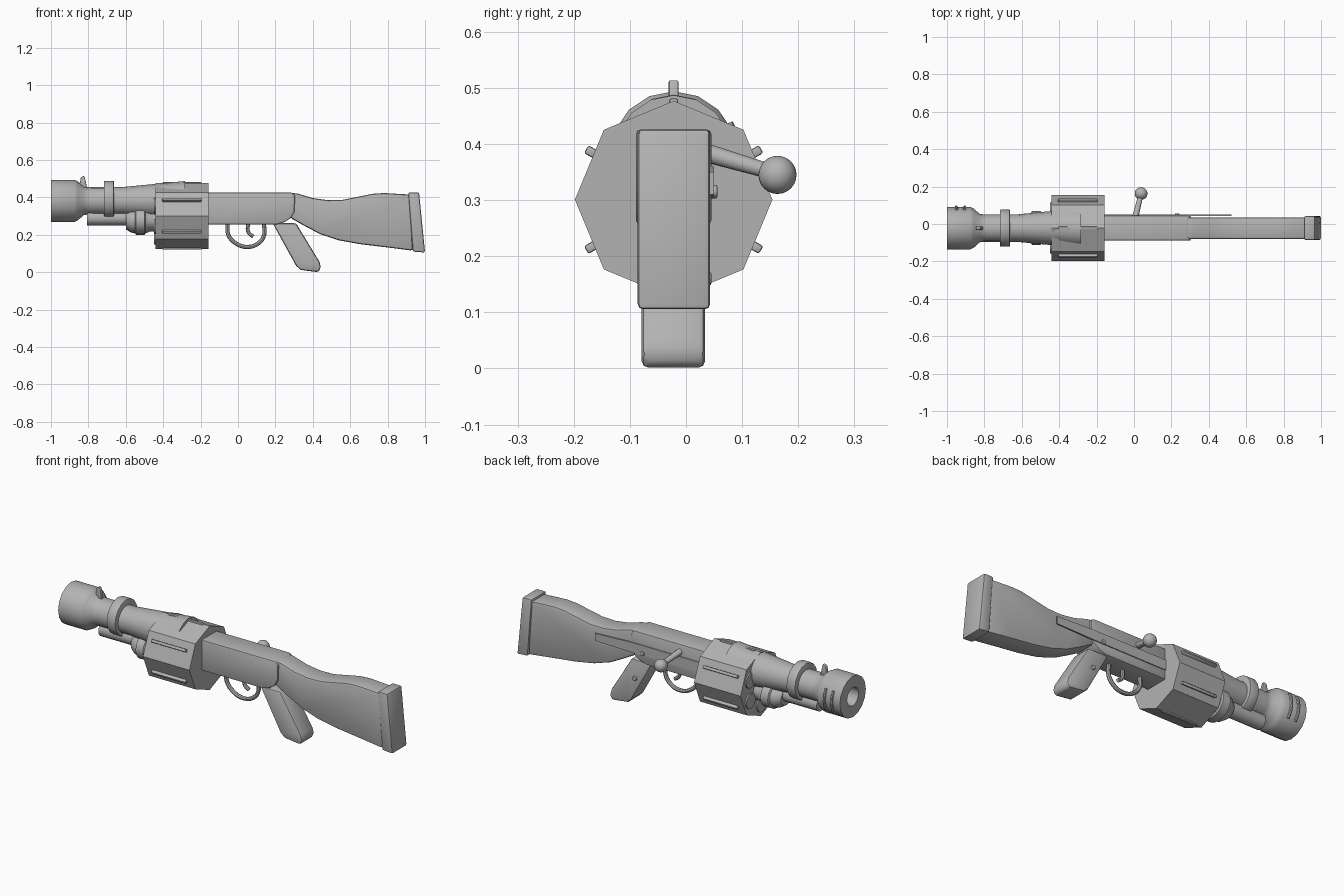
import bpy, bmesh, math
from mathutils import Vector, Matrix

if "Cube" in bpy.data.objects:
    bpy.data.objects.remove(bpy.data.objects["Cube"])

GREY = (0.45, 0.45, 0.45, 1)
mat = bpy.data.materials.new("plain grey")
mat.use_nodes = True
mat.diffuse_color = GREY
mat.node_tree.nodes["Principled BSDF"].inputs["Base Color"].default_value = GREY

MID = -0.022      # y of the long axis
BORE = 0.381      # z of the barrel axis


def finish(name, bm, bevel=0, segments=2):
    """Turn a bmesh into a named, shaded object."""
    bmesh.ops.recalc_face_normals(bm, faces=bm.faces)
    me = bpy.data.meshes.new(name)
    bm.to_mesh(me)
    bm.free()
    me.materials.append(mat)
    ob = bpy.data.objects.new(name, me)
    bpy.context.collection.objects.link(ob)
    bpy.ops.object.select_all(action='DESELECT')
    bpy.context.view_layer.objects.active = ob
    ob.select_set(True)
    if bevel:
        mod = ob.modifiers.new("bevel", 'BEVEL')
        mod.width, mod.segments = bevel, segments
        mod.angle_limit = math.radians(40)
        bpy.ops.object.modifier_apply(modifier=mod.name)
    bpy.ops.object.shade_smooth_by_angle(angle=math.radians(35))
    return ob


def lathe(name, profile, z, sides=16, wide=1, closed=False, bevel=0):
    """Spin (x, radius) pairs about a line along x."""
    bm = bmesh.new()
    rings = []
    for x, r in profile:
        angles = [math.tau * i / sides for i in range(sides)]
        rings.append([bm.verts.new((x, MID + wide * r * math.sin(a), z + r * math.cos(a)))
                      for a in angles])
    pairs = list(zip(rings, rings[1:])) + ([(rings[-1], rings[0])] if closed else [])
    for a, b in pairs:
        for i in range(sides):
            j = (i + 1) % sides
            bm.faces.new((a[i], a[j], b[j], b[i]))
    if not closed:
        bm.faces.new(rings[0])
        bm.faces.new(rings[-1])
    return finish(name, bm, bevel)


def slab(name, outline, y0, y1, bevel=0):
    """Extrude an (x, z) outline across y."""
    bm = bmesh.new()
    face = bm.faces.new([bm.verts.new((x, y0, z)) for x, z in outline])
    out = bmesh.ops.extrude_face_region(bm, geom=[face])["geom"]
    moved = [v for v in out if isinstance(v, bmesh.types.BMVert)]
    bmesh.ops.translate(bm, verts=moved, vec=(0, y1 - y0, 0))
    return finish(name, bm, bevel)


def box(name, centre, size, turn=0, bevel=0):
    """Box turned about the x axis."""
    bm = bmesh.new()
    bmesh.ops.create_cube(bm, size=1, matrix=Matrix.Translation(centre)
                          @ Matrix.Rotation(turn, 4, 'X') @ Matrix.Diagonal((*size, 1)))
    return finish(name, bm, bevel)


def rod(name, a, b, r1, r2, sides=16, bevel=0):
    """Cylinder or cone between two points."""
    a, b = Vector(a), Vector(b)
    bm = bmesh.new()
    spin = (b - a).to_track_quat('Z', 'Y').to_matrix().to_4x4()
    bmesh.ops.create_cone(bm, cap_ends=True, segments=sides, radius1=r1, radius2=r2,
                          depth=(b - a).length, matrix=Matrix.Translation((a + b) / 2) @ spin)
    return finish(name, bm, bevel)


def tube(name, points, r):
    """Round wire through points, made into a mesh."""
    cu = bpy.data.curves.new(name, 'CURVE')
    cu.dimensions = '3D'
    cu.bevel_depth, cu.bevel_resolution, cu.use_fill_caps = r, 2, True
    cu.resolution_u = 4
    sp = cu.splines.new('BEZIER')
    sp.bezier_points.add(len(points) - 1)
    for bp, p in zip(sp.bezier_points, points):
        bp.co = p
        bp.handle_left_type = bp.handle_right_type = 'AUTO'
    ob = bpy.data.objects.new(name + "_path", cu)
    bpy.context.collection.objects.link(ob)
    bpy.context.view_layer.update()
    bm = bmesh.new()
    bm.from_mesh(ob.evaluated_get(bpy.context.evaluated_depsgraph_get()).to_mesh())
    bpy.data.objects.remove(ob)
    return finish(name, bm)


# Barrel: wide hollow muzzle, plain tube, then a cone running into the drum
lathe("muzzle", [(-1, 0.05), (-1, 0.113), (-0.875, 0.113), (-0.855, 0.103), (-0.825, 0.076),
                 (-0.8, 0.073), (-0.8, 0.05)], BORE, closed=True)
lathe("barrel", [(-0.83, 0.073), (-0.62, 0.074), (-0.283, 0.106)], BORE)
lathe("barrel_ring", [(-0.717, 0.099), (-0.663, 0.099)], 0.389, bevel=0.005)
for i, x in enumerate((-0.95, -0.905)):
    arc = [math.radians(d) for d in range(-40, 31, 14)]
    tube(f"muzzle_rib_{i + 1}", [(x, MID + 0.113 * math.cos(a), BORE + 0.113 * math.sin(a))
                                 for a in arc], 0.008)
slab("front_sight", [(-0.85, 0.45), (-0.84, 0.508), (-0.822, 0.515), (-0.815, 0.49), (-0.807, 0.45)],
     MID - 0.009, MID + 0.009, 0.004)

# Tube and ribbed hand grip below the barrel
lathe("lower_tube", [(-0.807, 0.04), (-0.44, 0.04)], 0.29)
lathe("fore_grip", [(-0.6, 0.045), (-0.575, 0.062), (-0.55, 0.068), (-0.545, 0.076), (-0.5, 0.076),
                    (-0.495, 0.068), (-0.47, 0.058), (-0.43, 0.055)], 0.275, wide=1.2)

# Eight-sided drum with six raised bars and chamber ends
DRUM = 0.301
lathe("drum", [(-0.44, 0.176), (-0.157, 0.176)], DRUM, sides=8)
for i in range(6):
    a = math.radians(30 + 60 * i)
    c, s = math.cos(a), math.sin(a)
    box(f"drum_bar_{i + 1}", (-0.3, MID + 0.17 * c, DRUM + 0.17 * s), (0.21, 0.02, 0.016), a, 0.004)
    y, z = MID + 0.112 * c, DRUM + 0.112 * s
    rod(f"chamber_{i + 1}", (-0.448, y, z), (-0.43, y, z), 0.04, 0.04)

# Receiver and its side plate
slab("receiver", [(-0.17, 0.426), (0.288, 0.426), (0.305, 0.41), (0.302, 0.325), (0.285, 0.292),
                  (0.25, 0.268), (0.21, 0.256), (-0.17, 0.256)], -0.089, 0.045, 0.008)
slab("side_plate", [(-0.157, 0.36), (0.3, 0.36), (0.52, 0.35), (0.52, 0.31), (0.3, 0.305),
                    (-0.157, 0.305)], 0.043, 0.05)

# Shoulder stock and butt pad
slab("stock", [(0.28, 0.425), (0.32, 0.42), (0.4, 0.396), (0.48, 0.385), (0.56, 0.387), (0.64, 0.403),
               (0.72, 0.419), (0.78, 0.423), (0.92, 0.415), (0.935, 0.115), (0.8, 0.132),
               (0.65, 0.15), (0.54, 0.17), (0.44, 0.203), (0.36, 0.245), (0.28, 0.29)],
     -0.08, 0.036, 0.012)
slab("butt_pad", [(0.91, 0.427), (0.968, 0.427), (1.0, 0.105), (0.935, 0.11)], -0.086, 0.043, 0.009)

# Pistol grip, trigger and guard
slab("pistol_grip", [(0.185, 0.262), (0.31, 0.262), (0.436, 0.055), (0.443, 0.025), (0.43, 0),
                     (0.335, 0.012), (0.31, 0.035)], -0.079, 0.034, 0.012)
tube("trigger_guard", [(-0.055, MID, 0.262), (-0.052, MID, 0.2), (-0.01, MID, 0.153),
                       (0.05, MID, 0.135), (0.11, MID, 0.155), (0.14, MID, 0.2),
                       (0.138, MID, 0.262)], 0.011)
tube("trigger", [(0.055, MID, 0.26), (0.052, MID, 0.225), (0.062, MID, 0.205), (0.082, MID, 0.19)], 0.01)

# Bolt handle with ball knob, and side screws
rod("bolt_handle", (0.005, 0.03, 0.386), (0.038, 0.16, 0.348), 0.017, 0.013)
bm = bmesh.new()
bmesh.ops.create_uvsphere(bm, u_segments=20, v_segments=12, radius=0.034,
                          matrix=Matrix.Translation((0.038, 0.163, 0.345)))
finish("bolt_knob", bm)
for i, (x, y, z) in enumerate(((0.23, 0.056, 0.315), (0.285, 0.045, 0.16))):
    rod(f"side_screw_{i + 1}", (x, y - 0.03, z), (x, y, z), 0.012, 0.012, 12, 0.003)
